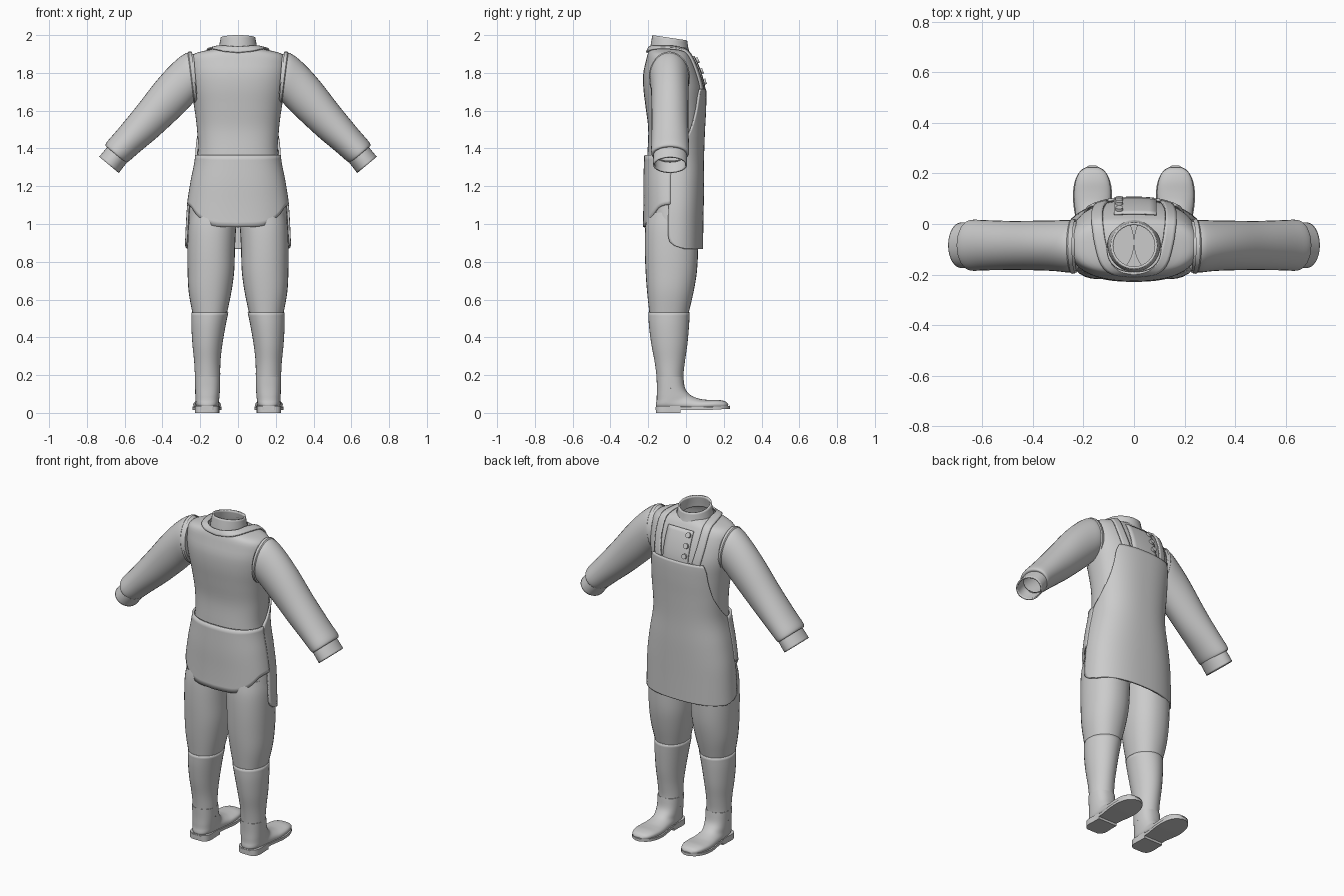
import bpy, bmesh, math
from mathutils import Vector

if "Cube" in bpy.data.objects:
    bpy.data.objects.remove(bpy.data.objects["Cube"])

grey = bpy.data.materials.new("plain grey")
grey.diffuse_color = (0.6, 0.6, 0.6, 1)
grey.use_nodes = True
grey.node_tree.nodes["Principled BSDF"].inputs["Base Color"].default_value = grey.diffuse_color


def interp(keys, t):
    """Smooth interpolation of rows (t, values...)."""
    t = min(max(t, keys[0][0]), keys[-1][0])
    i = max(k for k in range(len(keys) - 1) if keys[k][0] <= t)
    a, b = keys[i], keys[i + 1]
    p, q = keys[max(i - 1, 0)], keys[min(i + 2, len(keys) - 1)]
    h = b[0] - a[0]
    s = (t - a[0]) / h
    out = []
    for j in range(1, len(a)):
        ma = (b[j] - p[j]) / (b[0] - p[0]) * h
        mb = (q[j] - a[j]) / (q[0] - a[0]) * h
        out.append((2*s**3 - 3*s*s + 1) * a[j] + (s**3 - 2*s*s + s) * ma
                   + (3*s*s - 2*s**3) * b[j] + (s**3 - s*s) * mb)
    return out


def power(c, n):
    return math.copysign(abs(c) ** (2 / n), c)


def grid_object(name, rows, closed=False, caps=(False, False), thick=0, wrap=None, angle=40):
    """Mesh from rows of points; optional shrinkwrap and thickness."""
    bm = bmesh.new()
    vs = [[bm.verts.new(p) for p in r] for r in rows]
    n = len(rows[0])
    for r0, r1 in zip(vs, vs[1:]):
        for k in range(n if closed else n - 1):
            m = (k + 1) % n
            bm.faces.new((r0[k], r0[m], r1[m], r1[k]))
    for cap, ring in zip(caps, (vs[0], vs[-1])):
        if cap:
            bm.faces.new(ring)
    bmesh.ops.recalc_face_normals(bm, faces=bm.faces)
    me = bpy.data.meshes.new(name)
    bm.to_mesh(me)
    bm.free()
    me.materials.append(grey)
    ob = bpy.data.objects.new(name, me)
    bpy.context.collection.objects.link(ob)
    if wrap:
        mod = ob.modifiers.new("hug", 'SHRINKWRAP')
        mod.target, mod.offset, mod.wrap_mode = wrap, 0.007, 'ABOVE_SURFACE'
    if thick:
        mod = ob.modifiers.new("thickness", 'SOLIDIFY')
        mod.thickness, mod.offset = thick, 0 if wrap else -1
    bpy.ops.object.select_all(action='DESELECT')
    ob.select_set(True)
    bpy.context.view_layer.objects.active = ob
    bpy.ops.object.shade_smooth_by_angle(angle=math.radians(angle))
    return ob


def loft(name, keys, sides=32, steps=4, n=2.0, **kw):
    """Tube through rings (ax, ay, az, bx, by, bz, half x, half y): diameter a-b plus cross half-axis."""
    keys = [(i, *k) for i, k in enumerate(keys)]
    rows = []
    for i in range((len(keys) - 1) * steps + 1):
        v = interp(keys, i / steps)
        a, b = Vector(v[:3]), Vector(v[3:6])
        c, u, w = (a + b) / 2, (a - b) / 2, Vector((v[6], v[7], 0))
        rows.append([c + u * power(math.cos(t), n) + w * power(math.sin(t), n)
                     for t in (2 * math.pi * k / sides for k in range(sides))])
    return grid_object(name, rows, closed=True, **kw)


# Body profile: height, half width, back y, front y
BODY = [(0.85, 0.268, -0.22, 0.076), (1.0, 0.262, -0.212, 0.078), (1.1, 0.255, -0.21, 0.08),
        (1.22, 0.237, -0.21, 0.082), (1.36, 0.212, -0.205, 0.082), (1.5, 0.217, -0.20, 0.087),
        (1.62, 0.232, -0.214, 0.093), (1.72, 0.25, -0.226, 0.092), (1.8, 0.258, -0.226, 0.072),
        (1.86, 0.256, -0.213, 0.048), (1.89, 0.245, -0.206, 0.032), (1.908, 0.215, -0.2, 0.022),
        (1.922, 0.155, -0.195, 0.012), (1.935, 0.105, -0.188, 0.0)]


def body(z, ang, off=0.0):
    """Point on the body; angle 0 is +y, growing towards +x."""
    hw, yb, yf = interp(BODY, z)
    return Vector(((hw + off) * power(math.sin(ang), 2.4),
                   (yb + yf) / 2 + ((yf - yb) / 2 + off) * power(math.cos(ang), 2.4), z))


zs = [0.985 + 0.025 * i for i in range(36)] + [1.875, 1.89, 1.9, 1.908, 1.915, 1.922, 1.935]
jacket = grid_object("jacket_body", [[body(z, 2 * math.pi * k / 56) for k in range(56)] for z in zs],
                     closed=True, caps=(True, False), angle=60)

# Apron: half angle of the side edge by height, with a rounded hem and tapered bib
EDGE = [(0.868, 70), (0.885, 88), (0.93, 96), (1.1, 97), (1.34, 97), (1.42, 80),
        (1.5, 62), (1.6, 49), (1.68, 42), (1.715, 36)]
rows = []
for z in [0.868, 0.874, 0.885, 0.905] + [0.93 + 0.0275 * i for i in range(28)] + [1.7, 1.715]:
    half = math.radians(interp(EDGE, z)[0])
    rows.append([body(z, half * k / 20, 0.014) for k in range(-20, 21)])
grid_object("apron", rows, thick=0.011)

# Back flap with a curved hem
HEM = [(0, 0.983), (25, 0.992), (45, 1.035), (62, 1.085), (75, 1.1), (86, 1.105)]
rows = []
for j in range(15):
    row = []
    for k in range(-22, 23):
        d = 86 * k / 22
        low = interp(HEM, abs(d))[0]
        row.append(body(low + (1.365 - low) * j / 14, math.pi - math.radians(d), 0.016))
    rows.append(row)
grid_object("back_flap", rows, thick=0.012)

# Neck strap of the apron, running from the bib corners round the nape
STRAP = [(0, 0.125, 0.092, 1.70), (1, 0.142, 0.06, 1.81), (2, 0.143, 0.0, 1.91), (3, 0.135, -0.07, 1.935),
         (4, 0.11, -0.15, 1.935), (5, 0.06, -0.19, 1.93), (6, 0, -0.202, 1.925)]
right = [Vector(interp(STRAP, i / 5)) for i in range(31)]
path = right + [Vector((-p.x, p.y, p.z)) for p in reversed(right[:-1])]
rows = []
for i, p in enumerate(path):
    tan = path[min(i + 1, len(path) - 1)] - path[max(i - 1, 0)]
    out = Vector((p.x * 0.7, (p.y + 0.08) * 0.7, 0.13))
    side = tan.cross(out).normalized() * 0.024
    rows.append([p + side * s for s in (-1, -0.5, 0, 0.5, 1)])
grid_object("neck_strap", rows, thick=0.009, wrap=jacket)

# Front placket and its buttons
rows = [[Vector((x, body(z, 0).y + 0.01, z)) for x in (-0.08, -0.06, -0.03, 0, 0.03, 0.06, 0.09)]
        for z in (1.69, 1.72, 1.75, 1.78, 1.81, 1.84, 1.87, 1.89)]
grid_object("placket", rows, thick=0.007, wrap=jacket)
for z in (1.75, 1.805, 1.86):
    p, q = body(z, -0.06), body(z + 0.02, -0.06)
    normal = Vector((0, q.z - p.z, p.y - q.y)).normalized()
    bpy.ops.mesh.primitive_cylinder_add(vertices=16, radius=0.015, depth=0.012,
                                        location=Vector((-0.058, p.y, z)) + normal * 0.015,
                                        rotation=normal.to_track_quat('Z', 'Y').to_euler())
    bpy.context.object.name = "button"
    bpy.context.object.data.materials.append(grey)

# Standing collar, higher at the nape
loft("collar", [(0, -0.19, 1.93, 0, 0.025, 1.885, 0.105, 0),
                (0, -0.186, 1.955, 0, 0.014, 1.925, 0.1, 0),
                (0, -0.178, 2.0, 0, 0.006, 1.972, 0.092, 0)], thick=0.01)


def mx(s, keys):
    """Mirror ring keys across x when s is -1."""
    return [(s * k[0], k[1], k[2], s * k[3], k[4], k[5], *k[6:]) for k in keys]


def level(z, xo, xi, yb, yf):
    """Horizontal leg ring."""
    y = (yb + yf) / 2
    return (xo, y, z, xi, y, z, 0, (yf - yb) / 2)


def arm(xa, za, xb, zb, y, r):
    return (xa, y, za, xb, y, zb, 0, r)


def foot(ya, za, yb, zb, x, r):
    """Boot ring from heel side to instep side."""
    return (x, ya, za, x, yb, zb, r, 0)


SOLE = [(-0.162, 0.03), (-0.15, 0.052), (-0.12, 0.064), (-0.06, 0.063), (0, 0.064), (0.08, 0.076),
        (0.14, 0.076), (0.19, 0.062), (0.22, 0.038), (0.232, 0.012)]


def sole(name, s, y0, y1, z0, z1, lift):
    """Flat slab following the foot outline, rising at the toe."""
    rows = []
    for i in range(25):
        y = y0 + (y1 - y0) * i / 24
        w = interp(SOLE, y)[0]
        up = max(0, y - 0.1) * lift
        rows.append([(s * (0.164 + dx), y, z + up) for dx, z in
                     ((-w, z0), (w, z0), (w, z1), (-w, z1))])
    grid_object(name, rows, closed=True, caps=(True, True), angle=30)


for s, tag in ((1, "right"), (-1, "left")):
    # Sleeve with a gathered end, armhole seam and open cuff
    loft(tag + "_sleeve", mx(s, [
        arm(0.235, 1.9, 0.215, 1.66, -0.088, 0.098), arm(0.275, 1.905, 0.237, 1.642, -0.088, 0.104),
        arm(0.345, 1.852, 0.285, 1.592, -0.086, 0.1), arm(0.43, 1.76, 0.35, 1.53, -0.085, 0.098),
        arm(0.535, 1.625, 0.43, 1.457, -0.085, 0.097), arm(0.64, 1.497, 0.52, 1.382, -0.084, 0.099),
        arm(0.692, 1.437, 0.574, 1.335, -0.084, 0.101), arm(0.701, 1.415, 0.592, 1.325, -0.084, 0.097),
        arm(0.69, 1.405, 0.602, 1.33, -0.084, 0.085)]), caps=(True, False), angle=60)
    loft(tag + "_armhole_seam", mx(s, [
        arm(0.245, 1.912, 0.215, 1.64, -0.088, 0.106), arm(0.262, 1.913, 0.228, 1.638, -0.088, 0.109),
        arm(0.268, 1.905, 0.234, 1.645, -0.088, 0.1)]), steps=2)
    loft(tag + "_cuff", mx(s, [
        arm(0.688, 1.413, 0.585, 1.33, -0.084, 0.088), arm(0.71, 1.386, 0.608, 1.3, -0.084, 0.09),
        arm(0.735, 1.356, 0.631, 1.27, -0.084, 0.09)]), thick=0.008)
    # Trouser leg
    loft(tag + "_trouser_leg", mx(s, [
        level(1.06, 0.252, 0.0, -0.205, 0.06), level(0.98, 0.264, 0.01, -0.216, 0.064),
        level(0.87, 0.268, 0.016, -0.218, 0.064), level(0.75, 0.267, 0.02, -0.214, 0.058),
        level(0.64, 0.261, 0.035, -0.206, 0.04), level(0.52, 0.24, 0.06, -0.193, 0.012)]),
        n=2.2, caps=(True, True), angle=60)
    # Tall boot: open shaft, then bent forward into the foot
    loft(tag + "_boot_shaft", mx(s, [
        level(0.532, 0.247, 0.051, -0.2, 0.02), level(0.46, 0.247, 0.066, -0.196, 0.016),
        level(0.36, 0.241, 0.083, -0.183, 0.007), level(0.27, 0.232, 0.093, -0.166, -0.006),
        level(0.19, 0.228, 0.094, -0.156, -0.014), level(0.13, 0.227, 0.095, -0.154, -0.006)]),
        thick=0.008, angle=60)
    loft(tag + "_boot_foot", mx(s, [
        foot(-0.156, 0.19, -0.014, 0.19, 0.161, 0.067), foot(-0.154, 0.13, -0.006, 0.135, 0.161, 0.066),
        foot(-0.155, 0.07, 0.012, 0.105, 0.162, 0.064), foot(-0.15, 0.028, 0.04, 0.085, 0.163, 0.062),
        foot(-0.03, 0.02, 0.085, 0.072, 0.164, 0.066), foot(0.07, 0.016, 0.125, 0.069, 0.164, 0.073),
        foot(0.15, 0.018, 0.17, 0.069, 0.164, 0.069), foot(0.2, 0.022, 0.208, 0.061, 0.164, 0.052),
        foot(0.222, 0.03, 0.224, 0.046, 0.164, 0.025)]), n=2.4, caps=(True, True), angle=60)
    sole(tag + "_sole", s, -0.162, 0.232, 0.014, 0.03, 0.06)
    sole(tag + "_heel", s, -0.16, -0.03, 0.0, 0.036, 0)
